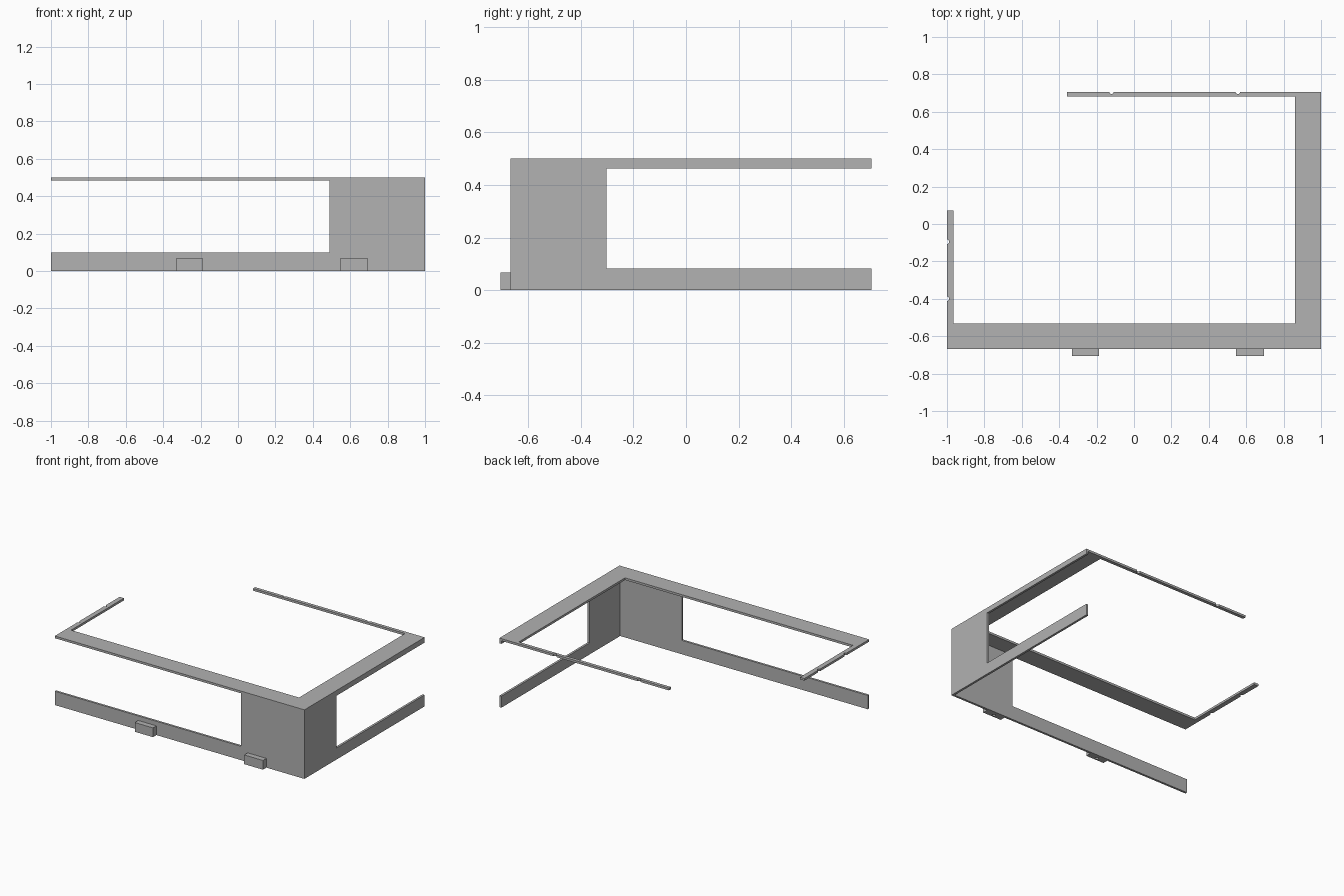
import bpy, bmesh, math
from mathutils import Vector

cube = bpy.data.objects.get("Cube")
if cube:
    bpy.data.objects.remove(cube, do_unlink=True)

grey = bpy.data.materials.new("plain grey")
grey.use_nodes = True
COLOUR = (0.445, 0.445, 0.445, 1)
grey.diffuse_color = COLOUR
grey.node_tree.nodes["Principled BSDF"].inputs["Base Color"].default_value = COLOUR

FRONT, BACK, SIDE = -0.668, 0.707, 1.0
HEIGHT, WALL, PLATE = 0.5, 0.016, 0.016
UNDER = HEIGHT - PLATE


def prism(name, outline, place, shift):
    """Extrude a flat outline, placed in space by a function, along shift."""
    bm = bmesh.new()
    face = bm.faces.new([bm.verts.new(place(a, b)) for a, b in outline])
    new = bmesh.ops.extrude_face_region(bm, geom=[face])["geom"]
    bmesh.ops.translate(bm, vec=Vector(shift),
                        verts=[v for v in new if isinstance(v, bmesh.types.BMVert)])
    bmesh.ops.recalc_face_normals(bm, faces=bm.faces)
    mesh = bpy.data.meshes.new(name)
    bm.to_mesh(mesh)
    bm.free()
    mesh.materials.append(grey)
    obj = bpy.data.objects.new(name, mesh)
    bpy.context.collection.objects.link(obj)
    return obj


def notch(x, y, start, radius=0.012, steps=6):
    """Half-round bite, swept counterclockwise from the start angle."""
    return [(x + radius * math.cos(start + math.pi * i / steps),
             y + radius * math.sin(start + math.pi * i / steps))
            for i in range(steps + 1)]


# Top frame: wide front and left borders, thin notched rails at back and right
frame = [(-SIDE, FRONT), (SIDE, FRONT), (SIDE, BACK)]
for x in (0.555, -0.12):
    frame += notch(x, BACK, math.pi)[::-1]
frame += [(-0.358, BACK), (-0.358, 0.683), (0.861, 0.683), (0.861, -0.532),
          (-0.965, -0.532), (-0.965, 0.073), (-SIDE, 0.073)]
for y in (-0.095, -0.40):
    frame += notch(-SIDE, y, -math.pi / 2)[::-1]
prism("top_frame", frame, lambda a, b: (a, b, UNDER), (0, 0, PLATE))

# Front wall: low panel rising to a full-height corner panel
front = [(-SIDE, 0), (SIDE, 0), (SIDE, UNDER), (0.49, UNDER), (0.49, 0.1), (-SIDE, 0.1)]
prism("front_wall", front, lambda a, b: (a, FRONT, b), (0, WALL, 0))

# Left wall: corner panel, low panel and a strip under the top frame
left = [(FRONT + WALL, 0), (BACK, 0), (BACK, 0.083), (-0.303, 0.083),
        (-0.303, 0.462), (BACK, 0.462), (BACK, UNDER), (FRONT + WALL, UNDER)]
prism("left_wall", left, lambda a, b: (SIDE, a, b), (-WALL, 0, 0))

# Two blocks low on the front wall, each with a small hole underneath
for side, x0, x1 in (("right", -0.332, -0.186), ("left", 0.545, 0.695)):
    rect = [(x0, -0.707), (x1, -0.707), (x1, FRONT), (x0, FRONT)]
    block = prism(f"{side}_front_block", rect, lambda a, b: (a, b, 0), (0, 0, 0.067))
    centre = ((x0 + x1) / 2, (FRONT - 0.707) / 2)
    ring = [(centre[0] + 0.011 * math.cos(math.tau * i / 12),
             centre[1] + 0.011 * math.sin(math.tau * i / 12)) for i in range(12)]
    cutter = prism(f"{side}_block_hole_cutter", ring, lambda a, b: (a, b, -0.01), (0, 0, 0.05))
    cutter.hide_render = True
    cutter.hide_set(True)
    cut = block.modifiers.new("hole", "BOOLEAN")
    cut.operation, cut.solver, cut.object = "DIFFERENCE", "EXACT", cutter
